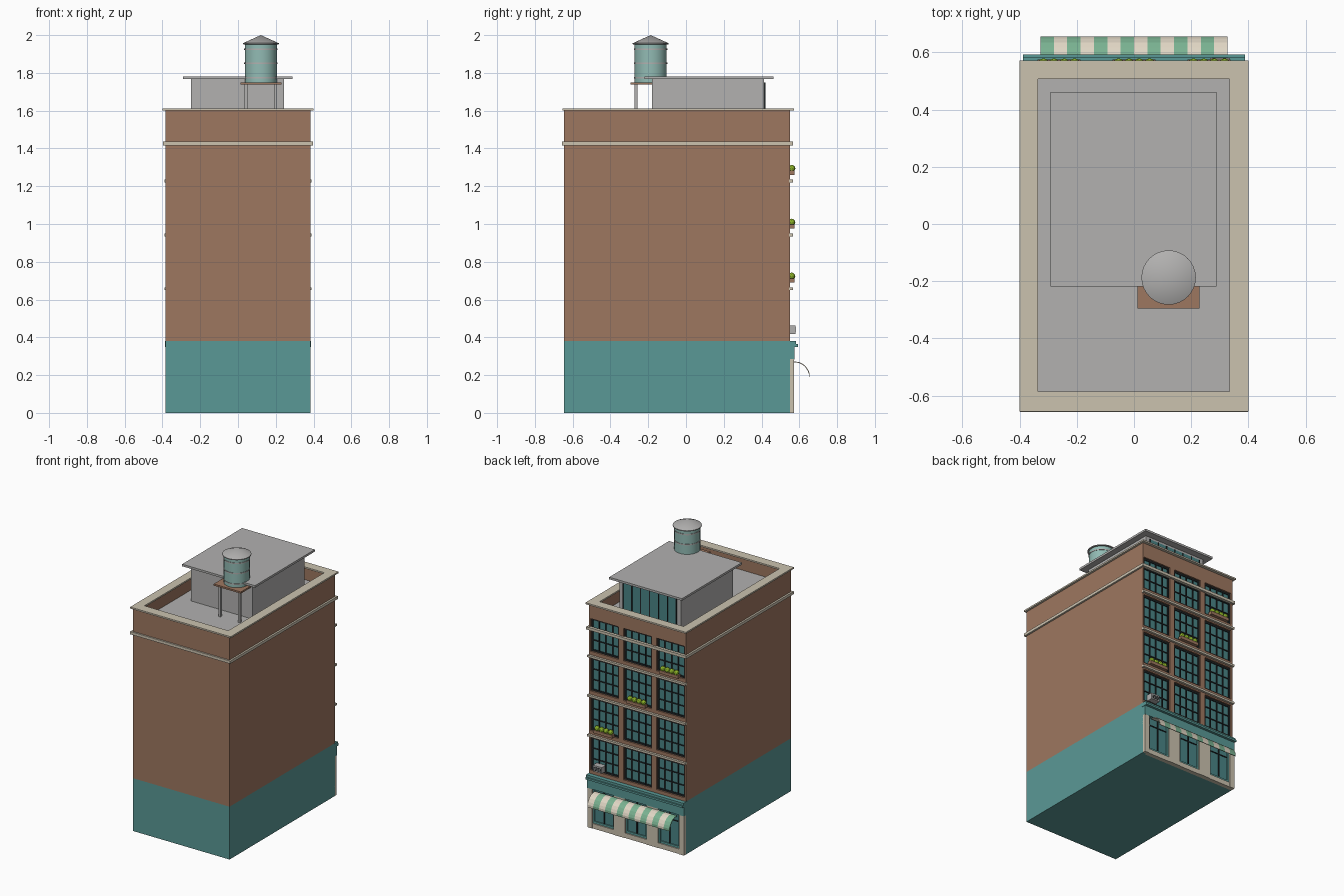
import bpy, bmesh, math

if "Cube" in bpy.data.objects:
    bpy.data.objects.remove(bpy.data.objects["Cube"])


def material(name, r, g, b):
    def lin(c):
        c /= 255
        return c / 12.92 if c <= 0.04045 else ((c + 0.055) / 1.055) ** 2.4
    m = bpy.data.materials.new(name)
    m.diffuse_color = (lin(r), lin(g), lin(b), 1)
    m.use_nodes = True
    m.node_tree.nodes["Principled BSDF"].inputs["Base Color"].default_value = m.diffuse_color
    return m


BRICK = material("brick", 158, 119, 96)
TEAL = material("teal_paint", 90, 153, 150)
GREY = material("roof_grey", 178, 177, 176)
STONE = material("stone", 203, 194, 175)
GLASS = material("glass", 74, 132, 134)
BLACK = material("black_frame", 32, 38, 40)
GREEN = material("awning_green", 122, 178, 145)
CREAM = material("awning_cream", 224, 214, 196)
LEAF = material("leaf_green", 140, 178, 40)
TANK = material("tank_teal", 146, 187, 180)


def finish(name, bm, mats):
    bmesh.ops.recalc_face_normals(bm, faces=bm.faces)
    me = bpy.data.meshes.new(name)
    bm.to_mesh(me)
    bm.free()
    for m in mats:
        me.materials.append(m)
    ob = bpy.data.objects.new(name, me)
    bpy.context.collection.objects.link(ob)
    return ob


def boxes(name, mat, items):
    """One object made of boxes, each given as (x0, x1, y0, y1, z0, z1)."""
    bm = bmesh.new()
    for x0, x1, y0, y1, z0, z1 in items:
        for v in bmesh.ops.create_cube(bm, size=1)["verts"]:
            v.co = ((x0 + x1) / 2 + v.co.x * (x1 - x0),
                    (y0 + y1) / 2 + v.co.y * (y1 - y0),
                    (z0 + z1) / 2 + v.co.z * (z1 - z0))
    return finish(name, bm, [mat])


def ring(name, mat, outer, inner, z0, z1):
    """Rectangular frame between two (x0, x1, y0, y1) outlines."""
    bm = bmesh.new()
    loops = []
    for (x0, x1, y0, y1), z in ((outer, z0), (outer, z1), (inner, z1), (inner, z0)):
        loops.append([bm.verts.new(p) for p in
                      ((x0, y0, z), (x1, y0, z), (x1, y1, z), (x0, y1, z))])
    for i in range(4):
        a, b = loops[i], loops[(i + 1) % 4]
        for j in range(4):
            k = (j + 1) % 4
            bm.faces.new((a[j], a[k], b[k], b[j]))
    return finish(name, bm, [mat])


def lathe(name, mat, x, y, profile, n=32):
    """Solid of revolution from (radius, z) pairs."""
    bm = bmesh.new()
    rows = [[bm.verts.new((x + r * math.cos(math.tau * i / n),
                           y + r * math.sin(math.tau * i / n), z))
             for i in range(n)] for r, z in profile]
    for a, b in zip(rows, rows[1:]):
        for i in range(n):
            j = (i + 1) % n
            bm.faces.new((a[i], a[j], b[j], b[i]))
    bm.faces.new(rows[0])
    bm.faces.new(rows[-1])
    bmesh.ops.remove_doubles(bm, verts=bm.verts, dist=1e-5)
    ob = finish(name, bm, [mat])
    bpy.context.view_layer.objects.active = ob
    bpy.ops.object.select_all(action='DESELECT')
    ob.select_set(True)
    bpy.ops.object.shade_smooth_by_angle(angle=math.radians(30))
    return ob


W, FRONT, BACK, WALL = 0.385, -0.646, 0.551, 0.53
COLS = (-0.262, 0.0, 0.262)
HALF = 0.112                                   # half width of a window
ROWS = [0.405 + 0.285 * i for i in range(4)]   # window bottoms
WIN_H = 0.235

# Main volumes
boxes("ground_floor", TEAL, [(-W, W, FRONT, BACK, 0, 0.38)])
boxes("brick_body", BRICK, [(-W, W, FRONT, WALL, 0.38, 1.51)])
ring("parapet", BRICK, (-W, W, FRONT, BACK), (-0.345, 0.345, -0.596, 0.516), 1.51, 1.602)
ring("parapet_cap", STONE, (-0.4, 0.4, -0.655, 0.572), (-0.335, 0.333, -0.586, 0.506), 1.6, 1.611)
boxes("roof_deck", GREY, [(-0.36, 0.36, -0.61, 0.525, 1.505, 1.514)])
ring("cornice_band", STONE, (-0.398, 0.398, -0.657, 0.566), (-0.38, 0.38, -0.64, 0.545), 1.416, 1.436)

# Facade brick piers and spandrels around the window openings
edges = [-W] + [c + s * HALF for c in COLS for s in (-1, 1)] + [W]
boxes("facade_piers", BRICK,
      [(edges[i], edges[i + 1], WALL, BACK, 0.38, 1.51) for i in (0, 2, 4, 6)])
levels = [0.38] + [z + h for z in ROWS for h in (0, WIN_H)] + [1.51]
boxes("facade_spandrels", BRICK,
      [(c - HALF, c + HALF, WALL, BACK, levels[i], levels[i + 1])
       for c in COLS for i in (0, 2, 4, 6, 8)])
boxes("floor_bands", STONE, [(-0.39, 0.39, 0.545, 0.567, z - 0.04, z - 0.025) for z in ROWS[1:]])

# Windows with black gridded frames
panes, bars, sills = [], [], []
for c in COLS:
    for z in ROWS:
        x0, x1, z1 = c - HALF, c + HALF, z + WIN_H
        panes.append((x0, x1, WALL, 0.534, z, z1))
        for i in range(5):
            t = 0.006 if i in (0, 4) else 0.0035
            x = x0 + t + (2 * HALF - 2 * t) * i / 4
            bars.append((x - t, x + t, WALL, 0.541, z, z1))
        for i in range(4):
            t = 0.006 if i in (0, 3) else 0.0035
            h = z + t + (WIN_H - 2 * t) * i / 3
            bars.append((x0, x1, WALL, 0.540, h - t, h + t))
boxes("window_glass", GLASS, panes)
boxes("window_frames", BLACK, bars)

# Flower boxes stepping up the facade, and an air conditioner
for col, row in ((2, 1), (1, 2), (0, 3)):
    c, z = COLS[col], ROWS[row]
    boxes("flower_box", BRICK, [(c - 0.075, c + 0.075, 0.545, 0.574, z, z + 0.022)])
    bm = bmesh.new()
    for i in range(4):
        made = bmesh.ops.create_icosphere(bm, subdivisions=2, radius=0.019)["verts"]
        bmesh.ops.translate(bm, verts=made, vec=(c - 0.054 + 0.036 * i, 0.56, z + 0.034))
    finish("bushes", bm, [LEAF])
boxes("air_conditioner", GREY, [(0.265, 0.335, 0.535, 0.58, 0.418, 0.462)])
boxes("air_conditioner_grille", BLACK,
      [(0.272, 0.328, 0.575, 0.582, 0.427 + 0.01 * i, 0.431 + 0.01 * i) for i in range(3)])

# Shop front: stone surround, doors, sign band and cornice
SH = 0.085
e = [-W] + [c + s * SH for c in COLS for s in (-1, 1)] + [W]
boxes("shop_pillars", STONE, [(e[i], e[i + 1], 0.54, 0.573, 0, 0.285) for i in (0, 2, 4, 6)])
boxes("shop_sills", STONE, [(c - SH, c + SH, 0.54, 0.57, 0, 0.035) for c in COLS])
boxes("shop_glass", GLASS, [(c - SH, c + SH, 0.55, 0.554, 0.035, 0.285) for c in COLS])
boxes("shop_frames", TEAL,
      [(c + a, c + b, 0.55, 0.563, 0.035, 0.285) for c in COLS
       for a, b in ((-SH, -SH + 0.012), (SH - 0.012, SH))] +
      [(c - SH, c + SH, 0.55, 0.562, 0.035, 0.05) for c in COLS])
boxes("shop_mullions", BLACK,
      [(c - 0.004, c + 0.004, 0.55, 0.561, 0.05, 0.285) for c in COLS] +
      [(c - SH + 0.012, c + SH - 0.012, 0.55, 0.56, 0.222, 0.228) for c in COLS])
boxes("sign_band", TEAL, [(-W, W, 0.54, 0.574, 0.283, 0.35)])
boxes("shop_cornice", TEAL, [(-0.387, 0.387, 0.54, 0.592, 0.35, 0.364),
                             (-0.387, 0.387, 0.54, 0.582, 0.364, 0.38)])

# Curved striped awning
bm = bmesh.new()
arc = [(0.57, 0.272), (0.595, 0.27), (0.617, 0.261), (0.635, 0.246),
       (0.648, 0.226), (0.655, 0.208), (0.655, 0.19)]
cols = [[bm.verts.new((-0.327 + 0.654 * i / 14, y, z)) for y, z in arc] for i in range(15)]
for i, (a, b) in enumerate(zip(cols, cols[1:])):
    for k in range(len(arc) - 1):
        bm.faces.new((a[k], b[k], b[k + 1], a[k + 1])).material_index = i % 2
awning = finish("awning", bm, [GREEN, CREAM])
sol = awning.modifiers.new("thickness", 'SOLIDIFY')
sol.thickness = 0.005

# Penthouse with glazed rear wall
boxes("penthouse", GREY, [(-0.25, 0.243, -0.18, 0.412, 1.51, 1.77)])
boxes("penthouse_roof", GREY, [(-0.291, 0.288, -0.219, 0.462, 1.767, 1.782)])
boxes("penthouse_glass", GLASS, [(-0.215, 0.21, 0.41, 0.416, 1.53, 1.75)])
boxes("penthouse_mullions", BLACK,
      [(x - 0.003, x + 0.003, 0.41, 0.42, 1.53, 1.75)
       for x in [-0.215 + 0.425 * i / 6 for i in range(7)]])

# Water tank on its stand
TX, TY = 0.121, -0.187
boxes("tank_platform", BRICK, [(0.013, 0.229, -0.295, -0.08, 1.738, 1.75)])
boxes("tank_legs", GREY,
      [(TX + a - 0.008, TX + a + 0.008, TY + b - 0.008, TY + b + 0.008, 1.51, 1.74)
       for a in (-0.078, 0.078) for b in (-0.078, 0.078)])
lathe("tank_barrel", TANK, TX, TY, [(0.085, 1.75), (0.085, 1.96)])
for z in (1.775, 1.852, 1.925):
    lathe("tank_hoop", GREY, TX, TY, [(0.088, z - 0.004), (0.088, z + 0.004)])
lathe("tank_roof", GREY, TX, TY, [(0.085, 1.95), (0.095, 1.952), (0.095, 1.957), (0, 2.0)])
